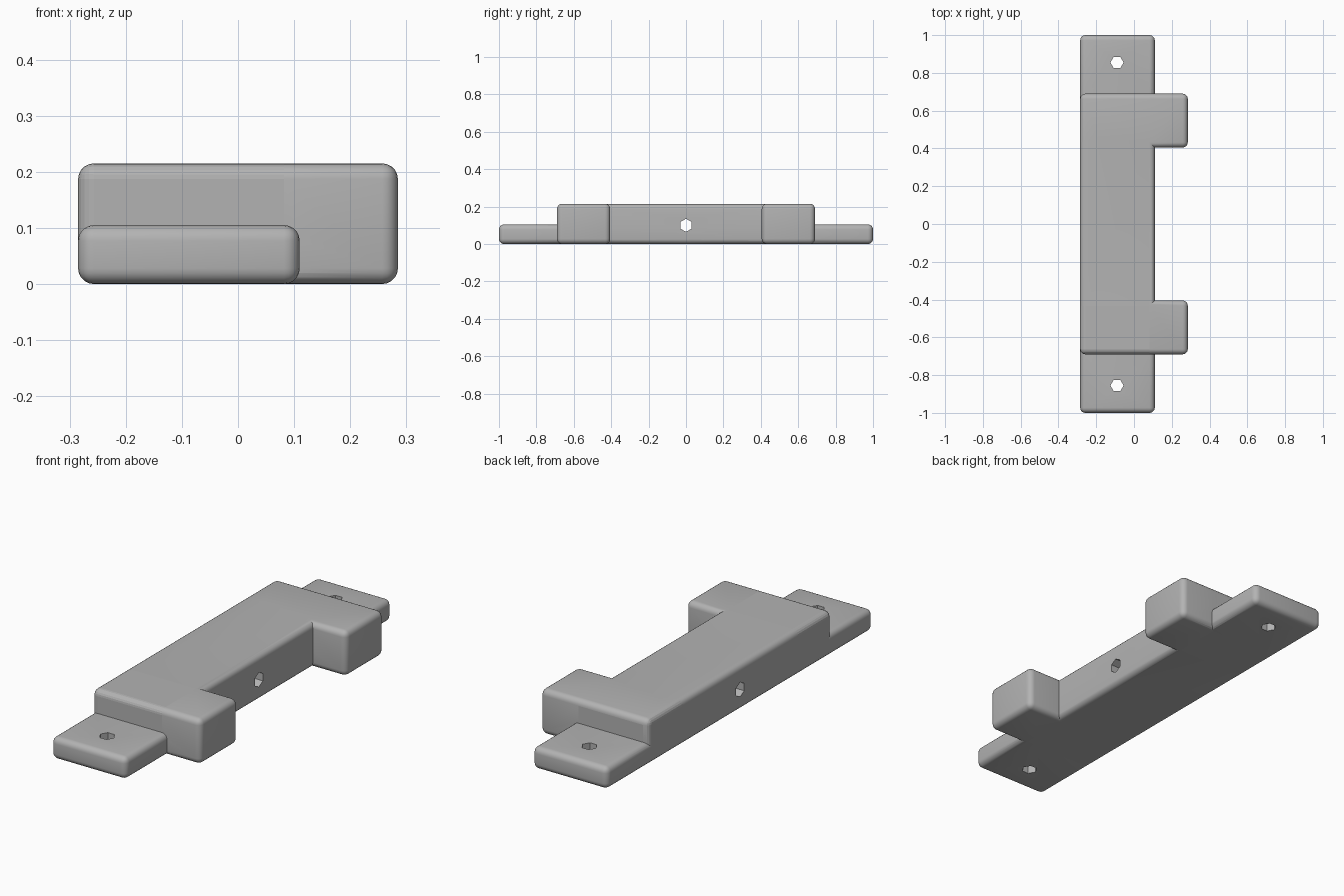
import bpy
import math

cube = bpy.data.objects.get("Cube")
if cube:
    bpy.data.objects.remove(cube, do_unlink=True)

LEFT, INNER, RIGHT = -0.285, 0.11, 0.285   # x: back edge, body side, arm tips
HEIGHT, TAB_HEIGHT = 0.215, 0.105
ARM_IN, ARM_OUT = 0.405, 0.69
FILLET = 0.028
HOLE_RADIUS = 0.035

grey = bpy.data.materials.new("plain grey")
grey.use_nodes = True
COLOUR = (0.45, 0.45, 0.45, 1)
grey.diffuse_color = COLOUR
grey.node_tree.nodes["Principled BSDF"].inputs["Base Color"].default_value = COLOUR


def activate(obj):
    bpy.ops.object.select_all(action='DESELECT')
    obj.select_set(True)
    bpy.context.view_layer.objects.active = obj


def rounded_box(name, low, high):
    bpy.ops.mesh.primitive_cube_add(
        size=1, location=[(a + b) / 2 for a, b in zip(low, high)])
    obj = bpy.context.object
    obj.name = name
    obj.scale = [b - a for a, b in zip(low, high)]
    bpy.ops.object.transform_apply(location=True, rotation=True, scale=True)
    bevel = obj.modifiers.new("fillet", 'BEVEL')
    bevel.width = FILLET
    bevel.segments = 5
    bpy.ops.object.modifier_apply(modifier=bevel.name)
    obj.data.materials.append(grey)
    return obj


def hex_rod(location, rotation, depth):
    bpy.ops.mesh.primitive_cylinder_add(
        vertices=6, radius=HOLE_RADIUS, depth=depth,
        location=location, rotation=rotation)
    rod = bpy.context.object
    rod.name = "hole_cutter"
    rod.data.materials.append(grey)
    return rod


def combine(target, tool, operation):
    activate(target)
    mod = target.modifiers.new("combine", 'BOOLEAN')
    mod.operation = operation
    mod.solver = 'EXACT'
    mod.object = tool
    bpy.ops.object.modifier_apply(modifier=mod.name)
    bpy.data.objects.remove(tool, do_unlink=True)


# Long low base whose ends form the mounting tabs
bracket = rounded_box("bracket", (LEFT, -1, 0), (INNER, 1, TAB_HEIGHT))

# Raised spine between the arms
spine = rounded_box("spine", (LEFT, -ARM_OUT, 0), (INNER, ARM_OUT, HEIGHT))
combine(bracket, spine, 'UNION')

# Two projecting arms
for side in (-1, 1):
    y0, y1 = sorted((side * ARM_IN, side * ARM_OUT))
    arm = rounded_box("arm", (LEFT, y0, 0), (RIGHT, y1, HEIGHT))
    combine(bracket, arm, 'UNION')

# Hexagonal holes: one through both arms, one in each tab
quarter = math.pi / 2
combine(bracket, hex_rod((0.208, 0, 0.1), (quarter, 0, quarter), 3), 'DIFFERENCE')
for side in (-1, 1):
    combine(bracket, hex_rod((-0.09, side * 0.855, 0.05), (0, 0, quarter), 0.3),
            'DIFFERENCE')

activate(bracket)
bpy.ops.object.shade_smooth_by_angle(angle=math.radians(30))
